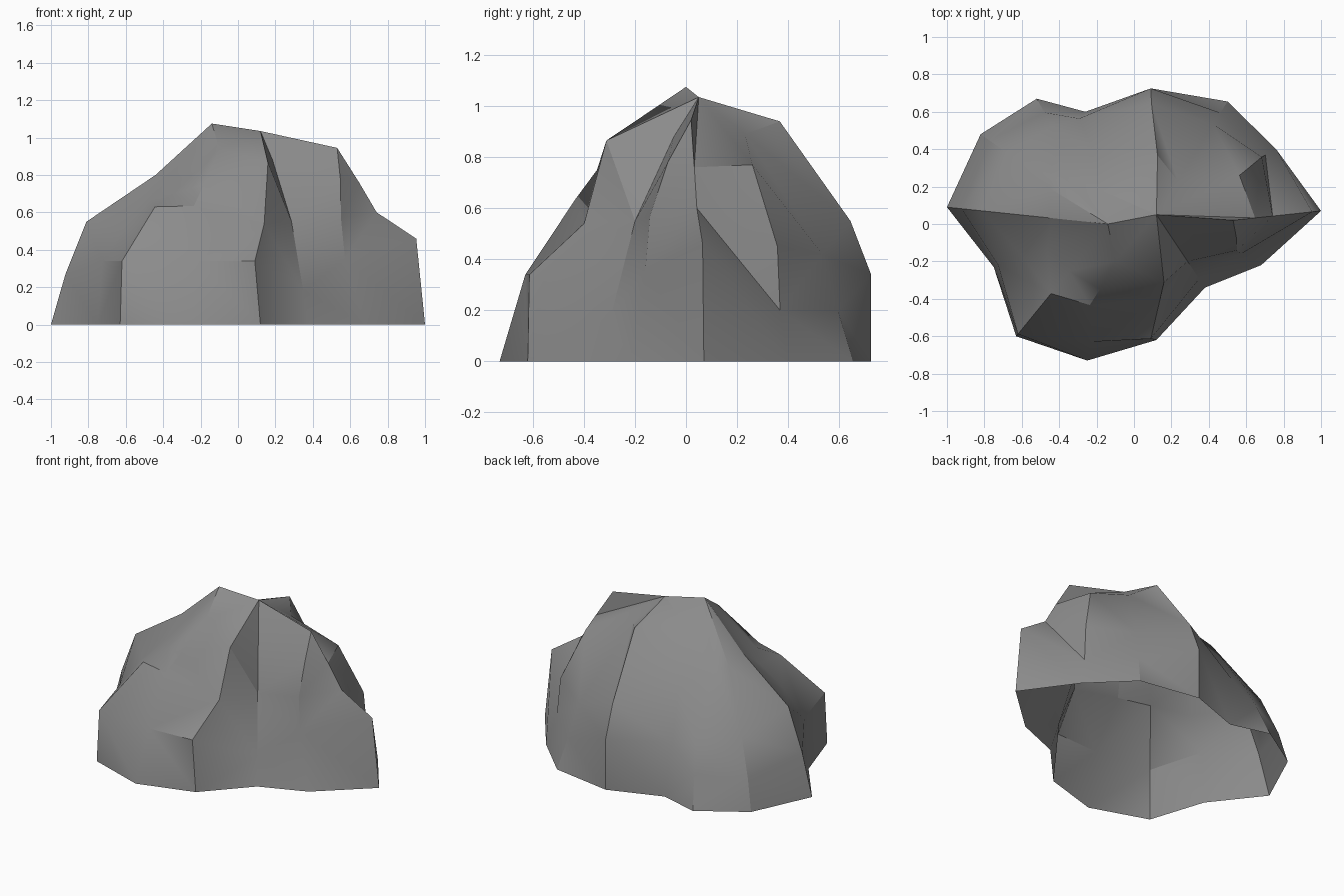
import bpy
import bmesh
from mathutils import Vector

default_cube = bpy.data.objects.get("Cube")
if default_cube:
    bpy.data.objects.remove(default_cube, do_unlink=True)

# Four summit points joined by the top ridge
SUMMITS = {
    "left_peak": Vector((-0.14, 0.0, 1.075)),
    "middle_peak": Vector((0.12, 0.05, 1.035)),
    "right_peak": Vector((0.53, 0.02, 0.945)),
    "front_peak": Vector((-0.10, -0.20, 0.94)),
}

# Each spur climbs from a foot on the ground toward one summit.
# The steps give (fraction of the way in, height, optional shift along x).
BACK_SPURS = [
    ("right_peak", (1.0, 0.07), [(0.10, 0.46), (0.55, 0.60), (0.75, 0.76)]),
    ("middle_peak", (0.76, 0.40), [(0.09, 0.20), (0.12, 0.45), (0.40, 0.77, 0.06)]),
    ("middle_peak", (0.50, 0.655), [(0.10, 0.20), (0.20, 0.42), (0.70, 0.89)]),
    ("middle_peak", (0.09, 0.725), [(0.0, 0.34), (0.12, 0.55), (0.53, 0.94, 0.02)]),
    ("left_peak", (-0.26, 0.60), [(0.06, 0.36, -0.04), (0.35, 0.64), (0.70, 0.89)]),
    ("left_peak", (-0.52, 0.67), [(0.11, 0.20), (0.22, 0.37), (0.60, 0.75, -0.10)]),
    ("left_peak", (-0.82, 0.48), [(0.07, 0.20), (0.20, 0.43), (0.60, 0.77, -0.04)]),
]
FRONT_SPURS = [
    ("left_peak", (-1.0, 0.09), [(0.09, 0.27), (0.22, 0.55), (0.65, 0.80)]),
    ("left_peak", (-0.75, -0.23), [(0.04, 0.34), (0.25, 0.53), (0.47, 0.67)]),
    ("left_peak", (-0.63, -0.60), [(0.02, 0.34), (0.38, 0.63), (0.58, 0.70)]),
    ("front_peak", (-0.25, -0.73), [(0.19, 0.34), (0.56, 0.635, -0.07), (0.72, 0.75, -0.04)]),
    ("middle_peak", (0.12, -0.62), [(0.01, 0.34, -0.03), (0.33, 0.54, 0.02), (0.46, 0.865, 0.04)]),
    ("middle_peak", (0.38, -0.34), [(0.12, 0.18), (0.36, 0.55), (0.75, 0.88)]),
    ("right_peak", (0.68, -0.22), [(0.25, 0.35, -0.07), (0.33, 0.57, -0.08), (0.62, 0.78, -0.04)]),
]


def make_material(name, colour):
    material = bpy.data.materials.new(name)
    material.use_nodes = True
    material.diffuse_color = colour
    shader = material.node_tree.nodes["Principled BSDF"]
    shader.inputs["Base Color"].default_value = colour
    shader.inputs["Roughness"].default_value = 0.9
    return material


def add_spur(bm, peaks, summit_name, foot, steps):
    """Return the vertices of one spur, from its foot to its summit."""
    ground = Vector((foot[0], foot[1], 0))
    summit = SUMMITS[summit_name]
    column = [bm.verts.new(ground)]
    for inward, height, *shift in steps:
        point = ground.lerp(summit, inward)
        point.x += sum(shift)
        point.z = height
        column.append(bm.verts.new(point))
    column.append(peaks[summit_name])
    return column


def skin(bm, first, second, split):
    """Bridge two neighbouring spurs with triangular facets."""
    facets = []
    for low, high in zip(range(len(first) - 1), range(1, len(first))):
        corners = [first[low], second[low], second[high], first[high]]
        unique = list(dict.fromkeys(corners))
        facets.append(bm.faces.new(unique))
    bmesh.ops.triangulate(bm, faces=facets, quad_method=split)


# Boulder shell, open underneath
bm = bmesh.new()
peaks = {name: bm.verts.new(point) for name, point in SUMMITS.items()}
columns = [add_spur(bm, peaks, *spur) for spur in BACK_SPURS + FRONT_SPURS]
for index, column in enumerate(columns):
    # The long split folds the hollow beside the east spur
    split = "LONG_EDGE" if index == 1 else "SHORT_EDGE"
    skin(bm, columns[index - 1], column, split)

# Cap facet between the front peak and the ridge
bm.faces.new([peaks[name] for name in ("left_peak", "front_peak", "middle_peak")])
bmesh.ops.recalc_face_normals(bm, faces=bm.faces[:])

mesh = bpy.data.meshes.new("boulder")
bm.to_mesh(mesh)
bm.free()
mesh.materials.append(make_material("stone_grey", (0.26, 0.26, 0.26, 1)))

boulder = bpy.data.objects.new("boulder", mesh)
bpy.context.collection.objects.link(boulder)

# Soft shading on gentle slopes, crisp creases on the ridges
bpy.ops.object.select_all(action="DESELECT")
boulder.select_set(True)
bpy.context.view_layer.objects.active = boulder
bpy.ops.object.shade_smooth_by_angle(angle=0.5)
